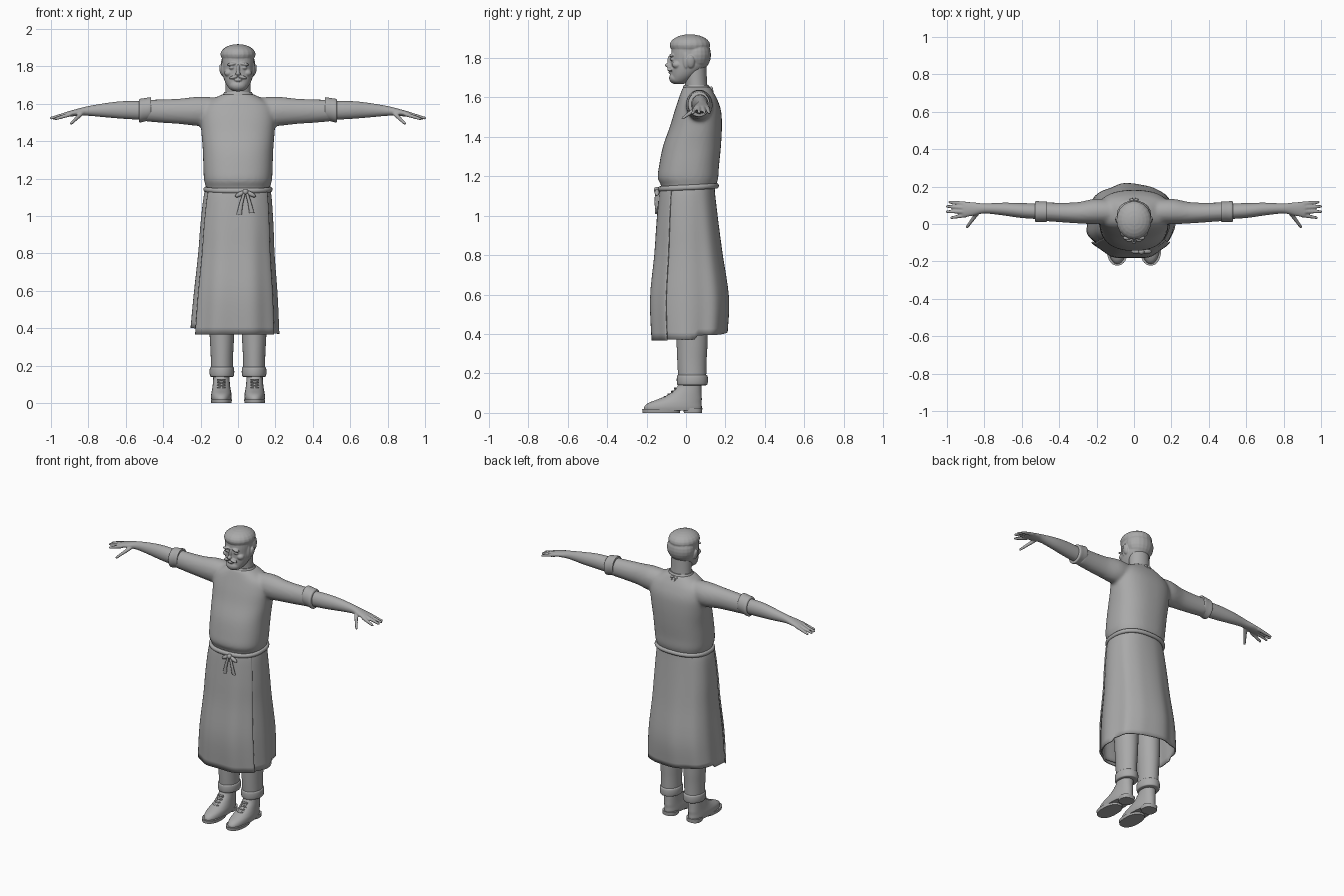
import bpy, bmesh, math
from mathutils import Matrix, Vector

if "Cube" in bpy.data.objects:
    bpy.data.objects.remove(bpy.data.objects["Cube"])

grey = bpy.data.materials.new("plain grey")
grey.diffuse_color = (0.4, 0.4, 0.4, 1)
grey.use_nodes = True
grey.node_tree.nodes["Principled BSDF"].inputs["Base Color"].default_value = grey.diffuse_color


def smooth_rows(rows, sub):
    """Catmull-Rom interpolation of section rows."""
    out = []
    for i in range(len(rows) - 1):
        p = [rows[max(i - 1, 0)], rows[i], rows[i + 1], rows[min(i + 2, len(rows) - 1)]]
        for k in range(sub):
            t = k / sub
            out.append([0.5 * (2 * b + (c - a) * t + (2 * a - 5 * b + 4 * c - d) * t * t
                               + (3 * b - a - 3 * c + d) * t ** 3) for a, b, c, d in zip(*p)])
    return out + [list(rows[-1])]


def loft(bm, rows, axis="z", n=2.0, seg=32, sub=4, caps=(True, True), arc=None, shape=None):
    """Rows are x, y, z, radius a, radius b; sections lie across the axis."""
    rings = []
    rows = smooth_rows(rows, sub)
    for j, (x, y, z, a, b) in enumerate(rows):
        ring = []
        for i in range(seg):
            th = 2 * math.pi * i / seg if not arc else math.radians(arc[0] + (arc[1] - arc[0]) * i / (seg - 1))
            f = shape(th, j / (len(rows) - 1)) if shape else 1
            c, s = math.cos(th), math.sin(th)
            u = f * a * math.copysign(abs(c) ** (2 / n), c)
            v = f * b * math.copysign(abs(s) ** (2 / n), s)
            d = {"z": (u, v, 0), "x": (0, u, v), "y": (u, 0, v)}[axis]
            ring.append(bm.verts.new((x + d[0], y + d[1], z + d[2])))
        rings.append(ring)
    for r, q in zip(rings, rings[1:]):
        for i in range(seg - 1 if arc else seg):
            k = (i + 1) % seg
            bm.faces.new((r[i], r[k], q[k], q[i]))
    for ring, on in zip((rings[0], rings[-1]), caps):
        if on and not arc:
            bm.faces.new(ring)


def ball(bm, c, r, tilt=0):
    m = Matrix.Translation(c) @ Matrix.Rotation(tilt, 4, "Y") @ Matrix.Diagonal((*r, 1))
    bmesh.ops.create_uvsphere(bm, u_segments=20, v_segments=12, radius=1, matrix=m)


def finish(name, bm, voxel=0, relax=0, thick=0, angle=50):
    bmesh.ops.recalc_face_normals(bm, faces=bm.faces)
    me = bpy.data.meshes.new(name)
    bm.to_mesh(me)
    bm.free()
    ob = bpy.data.objects.new(name, me)
    bpy.context.collection.objects.link(ob)
    me.materials.append(grey)
    for p in me.polygons:
        p.use_smooth = True
    if voxel:
        m = ob.modifiers.new("fuse", "REMESH")
        m.mode, m.voxel_size, m.use_smooth_shade = "VOXEL", voxel, True
        m = ob.modifiers.new("relax", "SMOOTH")
        m.factor, m.iterations = 0.5, relax
    else:
        bpy.ops.object.select_all(action="DESELECT")
        ob.select_set(True)
        bpy.context.view_layer.objects.active = ob
        bpy.ops.object.shade_smooth_by_angle(angle=math.radians(angle))
    if thick:
        m = ob.modifiers.new("cloth", "SOLIDIFY")
        m.thickness, m.offset = thick, -1
    return ob


# Head: skull, jaw, hair, face features
bm = bmesh.new()
loft(bm, [(0, y, z, a, b) for z, y, a, b in (
    (1.668, -.035, .025, .025), (1.68, -.03, .045, .043), (1.71, -.01, .066, .066),
    (1.75, .012, .08, .088), (1.79, .022, .084, .098), (1.83, .022, .086, .096),
    (1.87, .02, .081, .088), (1.9, .018, .058, .064), (1.913, .02, .028, .03))], n=2.2)
ball(bm, (0, .02, 1.864), (.094, .103, .055))
ball(bm, (0, .052, 1.815), (.092, .075, .085))
ball(bm, (0, -.05, 1.698), (.046, .036, .032))
ball(bm, (0, -.09, 1.762), (.013, .018, .011))
ball(bm, (0, -.081, 1.785), (.009, .014, .028))
ball(bm, (0, -.08, 1.727), (.02, .01, .007))
for s in (-1, 1):
    ball(bm, (s * .035, -.074, 1.812), (.026, .012, .008), s * .15)
    ball(bm, (s * .033, -.068, 1.793), (.016, .013, .009))
    ball(bm, (s * .022, -.082, 1.743), (.027, .014, .009), s * .3)
    ball(bm, (s * .05, -.045, 1.765), (.024, .025, .02))
    ball(bm, (s * .088, .024, 1.78), (.011, .02, .033), s * .2)
    ball(bm, (s * .078, .0, 1.79), (.012, .016, .045))
finish("head", bm, .004, 2)

# Neck
bm = bmesh.new()
loft(bm, [(0, .06, 1.58, .075, .06), (0, .052, 1.66, .068, .056), (0, .045, 1.76, .066, .058)])
finish("neck", bm)

# Shirt with sleeves fused into the body
bm = bmesh.new()
loft(bm, [(0, y, z, a, b) for z, y, a, b in (
    (1.1, .01, .165, .13), (1.15, .013, .17, .138), (1.19, .01, .181, .153), (1.25, .015, .185, .152),
    (1.35, .03, .188, .147), (1.45, .05, .196, .132), (1.53, .06, .2, .118),
    (1.59, .06, .182, .098), (1.63, .056, .125, .08), (1.652, .054, .082, .069))], n=2.4, seg=48)
for s in (-1, 1):
    loft(bm, [(s * x, y, z, a, b) for x, y, z, a, b in (
        (.08, .065, 1.56, .06, .07), (.2, .067, 1.56, .068, .079), (.3, .06, 1.56, .057, .069),
        (.4, .062, 1.561, .052, .063), (.5, .067, 1.564, .05, .058))], "x")
finish("shirt", bm, .01, 5)

# Collar band and the small tie behind the neck
bm = bmesh.new()
loft(bm, [(0, .054, 1.625, .086, .074), (0, .053, 1.65, .08, .068), (0, .052, 1.662, .074, .062)])
for s in (-1, 1):
    ball(bm, (s * .012, .128, 1.645), (.014, .008, .008), s * .5)
    ball(bm, (s * .008, .134, 1.62), (.005, .006, .02), s * .3)
finish("collar", bm)

# Forearms with hands, and rolled sleeve cuffs
fingers = (((.9, .108, 1.545), (.985, .118, 1.522)), ((.91, .087, 1.547), (.998, .094, 1.524)),
           ((.91, .066, 1.547), (.998, .066, 1.524)), ((.9, .047, 1.543), (.975, .034, 1.52)),
           ((.84, .055, 1.545), (.892, -.015, 1.495)))
for s, side in ((-1, "right"), (1, "left")):
    bm = bmesh.new()
    loft(bm, [(s * x, y, z, a, b) for x, y, z, a, b in (
        (.47, .066, 1.563, .042, .05), (.6, .072, 1.567, .04, .048), (.7, .08, 1.566, .034, .039),
        (.8, .083, 1.562, .027, .026), (.86, .08, 1.554, .036, .019), (.91, .078, 1.545, .04, .014),
        (.922, .078, 1.543, .03, .008))], "x")
    for p, q in fingers:
        p, q = Vector(p), Vector(q)
        for k in range(13):
            c = p.lerp(q, k / 12)
            r = .012 - .004 * k / 12
            ball(bm, (s * c.x, c.y, c.z), (r, r, r))
    finish(side + "_forearm", bm, .0045, 3)

    bm = bmesh.new()
    loft(bm, [(s * x, .066, 1.568 - (x - .5) * .2, r, r + .007) for x, r in (
        (.464, .047), (.468, .054), (.498, .055), (.524, .056), (.53, .049))], "x")
    finish(side + "_sleeve_cuff", bm)

# Skirt and wrapped front panel
def folds(th, t):
    return 1 + .022 * t * math.cos(7 * th + 1.2) + .012 * t * math.cos(11 * th)


skirt = [(0, .01, 1.15, .17, .134), (-.003, .008, 1.1, .182, .14), (-.007, .01, .95, .195, .155),
         (-.01, .014, .8, .203, .17), (-.014, .018, .58, .222, .196), (-.018, .018, .385, .234, .188)]
bm = bmesh.new()
loft(bm, skirt, n=2.4, seg=72, caps=(True, False), shape=folds)
for v in bm.verts:
    if v.co.z < .6:
        v.co.z += .02 * (v.co.y > .05) * (.6 - v.co.z) / .2 - .06 * v.co.x * (.6 - v.co.z) / .2
finish("skirt", bm, thick=.008)

bm = bmesh.new()
loft(bm, [(x, y, z if z > .4 else .368, a + .004, b + .007) for x, y, z, a, b in skirt],
     n=2.4, seg=48, arc=(-148, -32), shape=lambda th, t: 1 + .02 * t * math.cos(9 * th - math.pi / 2))
finish("front_panel", bm, thick=.008)

# Belt with a knotted bow and hanging tails
bm = bmesh.new()
ring = []
for i in range(64):
    th = 2 * math.pi * i / 64
    c, s = math.cos(th), math.sin(th)
    px, py = math.copysign(abs(c) ** .84, c), math.copysign(abs(s) ** .84, s)
    ring.append([bm.verts.new(((.174 + .011 * math.cos(k)) * px, .012 + (.144 + .011 * math.cos(k)) * py,
                               1.143 + .008 * s + .014 * math.sin(k)))
                 for k in [2 * math.pi * j / 10 for j in range(10)]])
for i in range(64):
    r, q = ring[i], ring[(i + 1) % 64]
    for j in range(10):
        bm.faces.new((r[j], r[(j + 1) % 10], q[(j + 1) % 10], q[j]))
finish("belt", bm)

bm = bmesh.new()
ball(bm, (.04, -.148, 1.13), (.016, .015, .016))
for s in (-1, 1):
    ball(bm, (.04 + s * .03, -.147, 1.117), (.028, .012, .012), s * .5)
    loft(bm, [(.04 + s * .006, -.15, 1.125, .008, .007), (.04 + s * .022, -.152, 1.07, .01, .007),
              (.04 + s * .034, -.15, 1.012 + s * .003, .014, .006)], seg=12)
finish("belt_bow", bm)

# Trousers, turned-up hems and laced shoes
for s, side in ((-1, "right"), (1, "left")):
    cx = s * .086
    bm = bmesh.new()
    loft(bm, [(cx, .032, .15, .058, .07), (cx, .03, .26, .06, .074), (cx, .03, .4, .067, .08),
              (cx, .02, .8, .08, .09)])
    finish(side + "_trouser_leg", bm)

    bm = bmesh.new()
    loft(bm, [(cx, .032, z, r, r + .013) for z, r in (
        (.14, .055), (.144, .063), (.165, .066), (.188, .064), (.194, .056))])
    finish(side + "_trouser_hem", bm)

    cx = s * .089
    bm = bmesh.new()
    loft(bm, [(cx, y, z, a, b) for z, y, a, b in (
        (.012, -.067, .052, .146), (.03, -.066, .055, .146), (.05, -.056, .054, .135),
        (.07, -.03, .05, .11), (.09, -.008, .047, .087), (.125, .014, .044, .064), (.165, .022, .043, .055))],
         n=2.2)
    finish(side + "_shoe", bm)

    bm = bmesh.new()
    loft(bm, [(cx, -.125, 0, .054, .095), (cx, -.125, .02, .057, .097)], n=2.3, sub=1)
    loft(bm, [(cx, .035, 0, .046, .046), (cx, .035, .025, .048, .048)], n=2.5, sub=1)
    finish(side + "_sole", bm)

    bm = bmesh.new()
    for y, z in ((-.108, .079), (-.088, .092), (-.069, .107), (-.055, .123)):
        ball(bm, (cx, y, z), (.024, .007, .005), .2)
        ball(bm, (cx, y, z), (.024, .007, .005), -.2)
    finish(side + "_laces", bm)
